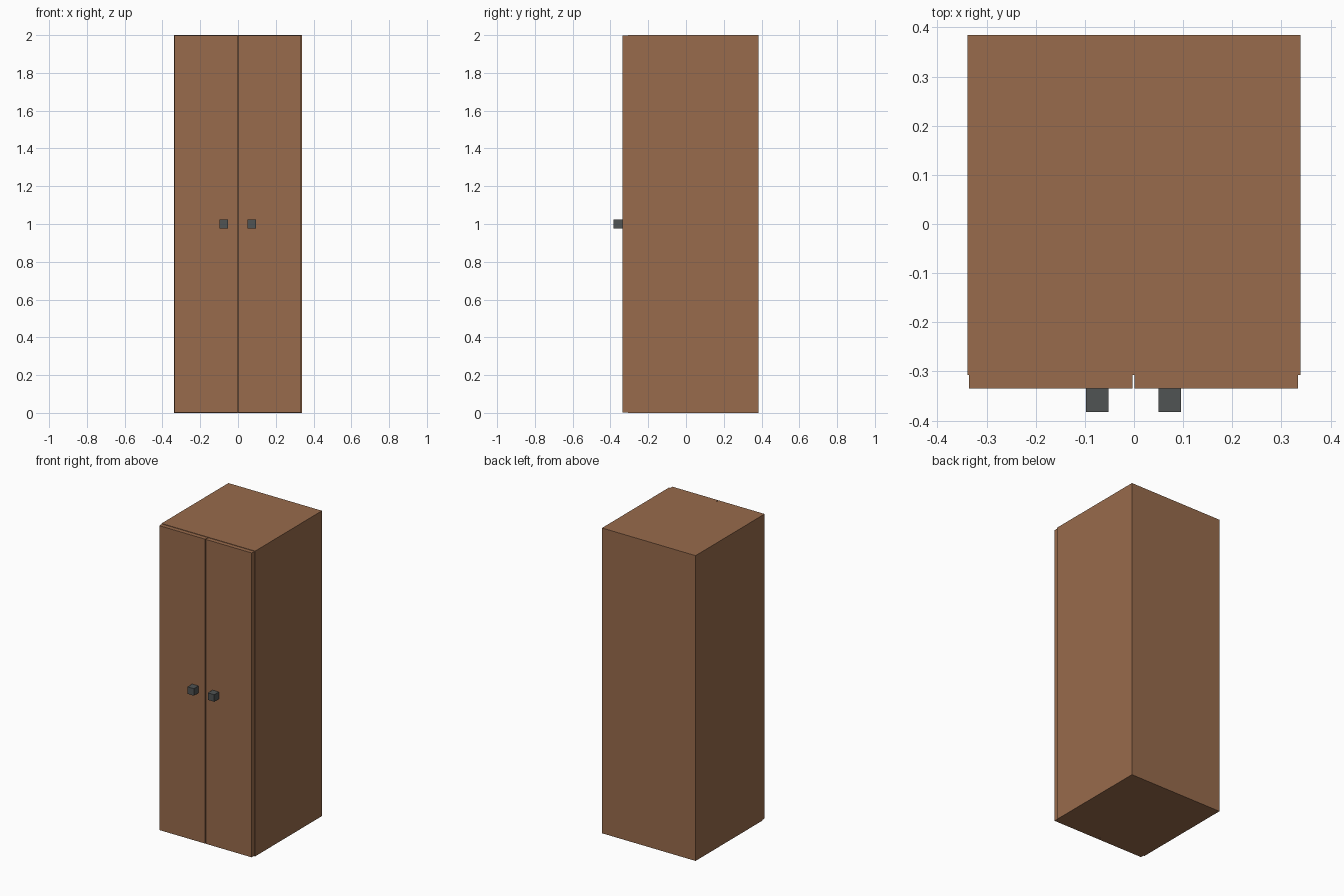
import bpy

# Remove the default cube
cube = bpy.data.objects.get("Cube")
if cube:
    bpy.data.objects.remove(cube, do_unlink=True)


def make_material(name, rgb):
    mat = bpy.data.materials.new(name)
    mat.use_nodes = True
    colour = (*rgb, 1.0)
    mat.diffuse_color = colour
    mat.node_tree.nodes["Principled BSDF"].inputs["Base Color"].default_value = colour
    return mat


def make_box(name, low, high, mat):
    """Box between two opposite corners."""
    centre = [(a + b) / 2 for a, b in zip(low, high)]
    bpy.ops.mesh.primitive_cube_add(size=1, location=centre)
    obj = bpy.context.object
    obj.name = name
    obj.scale = [b - a for a, b in zip(low, high)]
    bpy.ops.object.transform_apply(location=False, rotation=False, scale=True)
    obj.data.materials.append(mat)
    return obj


wood = make_material("brown wood", (0.314, 0.147, 0.072))
metal = make_material("dark grey metal", (0.08, 0.088, 0.088))

# Depth of each layer, from the back to the handle tips
back, body_front, door_front, handle_front = 0.385, -0.307, -0.335, -0.383
half_width, height = 0.339, 2.0

# Cabinet body
make_box("cabinet_body", (-half_width, body_front, 0),
         (half_width, back, height), wood)

# Pair of doors with a narrow gap, each with a square handle
for side, door_x, handle_x in (("right", -0.336, -0.098), ("left", 0.001, 0.05)):
    make_box(side + "_door", (door_x, door_front, 0.003),
             (door_x + 0.333, body_front, height - 0.003), wood)
    make_box(side + "_handle", (handle_x, handle_front, 0.977),
             (handle_x + 0.046, door_front, 1.023), metal)
